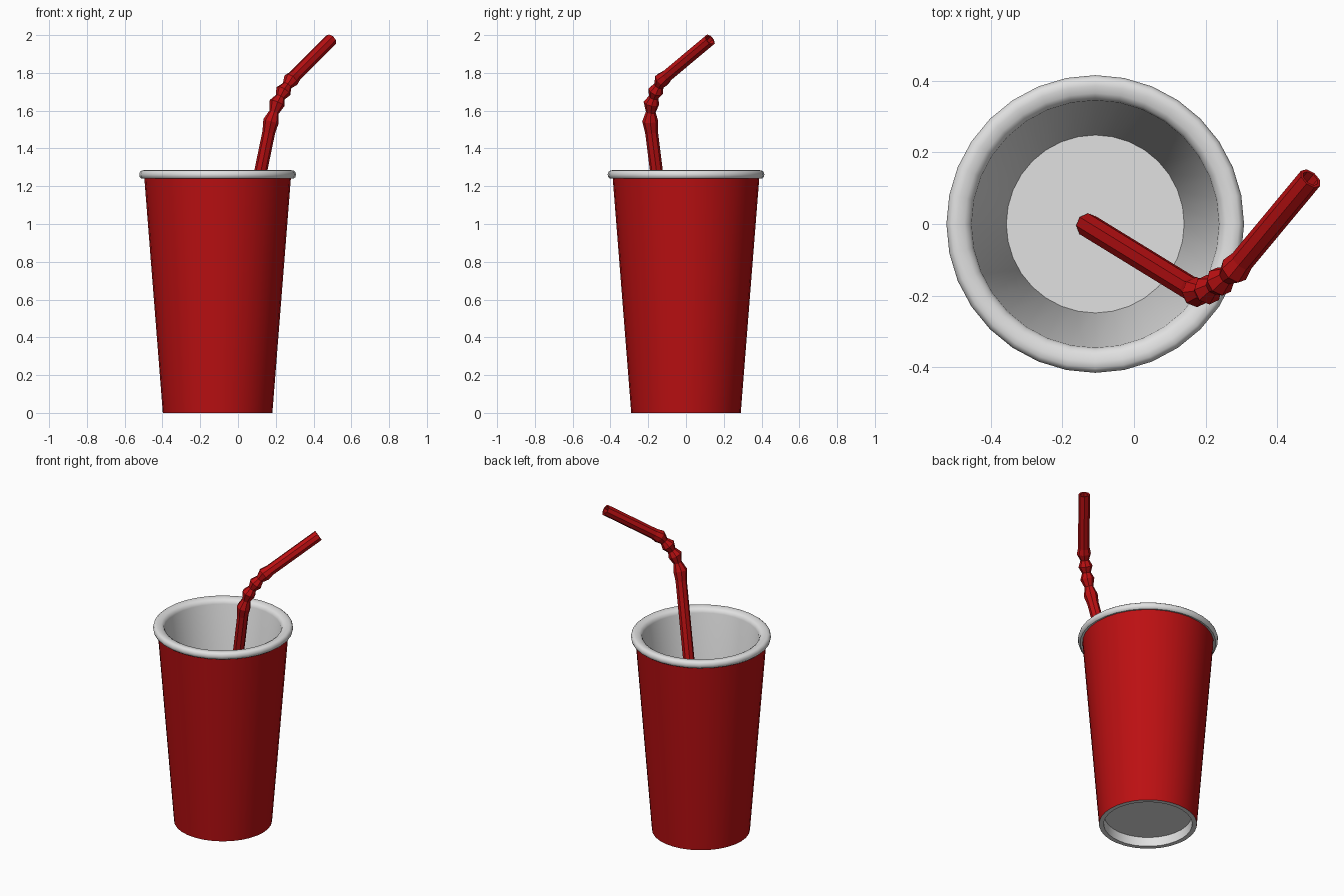
import bpy, bmesh, math
from mathutils import Vector

if "Cube" in bpy.data.objects:
    bpy.data.objects.remove(bpy.data.objects["Cube"])


def material(name, rgb):
    m = bpy.data.materials.new(name)
    m.diffuse_color = (*rgb, 1)
    m.use_nodes = True
    m.node_tree.nodes["Principled BSDF"].inputs["Base Color"].default_value = m.diffuse_color
    return m


RED = material("red", (0.50, 0.005, 0.006))
WHITE = material("white", (0.75, 0.75, 0.75))


def finish(name, bm, mats, smooth):
    bmesh.ops.recalc_face_normals(bm, faces=bm.faces)
    me = bpy.data.meshes.new(name)
    bm.to_mesh(me)
    bm.free()
    for m in mats:
        me.materials.append(m)
    ob = bpy.data.objects.new(name, me)
    bpy.context.collection.objects.link(ob)
    if smooth:
        me.shade_smooth()
        me.set_sharp_from_angle(angle=math.radians(40))
    return ob


def bridge(bm, a, b, mat=0):
    n = len(a)
    for i in range(n):
        f = bm.faces.new((a[i], a[(i + 1) % n], b[(i + 1) % n], b[i]))
        f.material_index = mat


# cup: one closed lathed profile, red only on the outer wall
CX, SEG = -0.108, 32
profile = [
    (0.258, 0.058), (0.262, 0.0), (0.290, 0.0),          # recessed base and foot
    (0.388, 1.243),                                      # outer wall
    (0.402, 1.240), (0.412, 1.248), (0.415, 1.262),      # rolled rim
    (0.411, 1.276), (0.401, 1.284), (0.385, 1.285),
    (0.365, 1.281), (0.351, 1.272), (0.345, 1.255),
    (0.248, 0.068),                                      # inner wall to floor
]
bm = bmesh.new()
rings = []
for r, z in profile:
    rings.append([bm.verts.new((CX + r * math.cos(2 * math.pi * i / SEG),
                                r * math.sin(2 * math.pi * i / SEG), z))
                  for i in range(SEG)])
for k in range(len(rings) - 1):
    bridge(bm, rings[k], rings[k + 1], 0 if k == 2 else 1)
for ring in (rings[0], rings[-1]):
    bm.faces.new(ring).material_index = 1
finish("paper_cup", bm, [RED, WHITE], True)

# straw: faceted tube with ribbed bend, hollow at the tip
low = Vector((-0.128, -0.004, 0.075))
ribs = [Vector(p) for p in ((0.175, -0.190, 1.545), (0.207, -0.183, 1.640),
                            (0.240, -0.160, 1.703), (0.280, -0.128, 1.762))]
tip = Vector((0.492, 0.127, 1.975))
R, RIB, NECK, BORE, SIDES = 0.034, 0.042, 0.026, 0.025, 8

path = [(low, R), (ribs[0] + (low - ribs[0]).normalized() * 0.06, R)]
for i, p in enumerate(ribs):
    path.append((p, RIB))
    if i < 3:
        path.append(((p + ribs[i + 1]) / 2, NECK))
out = (tip - ribs[-1]).normalized()
path += [(ribs[-1] + out * 0.04, R), (tip, R)]

bm = bmesh.new()
rings = []
side = Vector((1, 0, 0))
for i, (p, r) in enumerate(path):
    a = path[max(i - 1, 0)][0]
    b = path[min(i + 1, len(path) - 1)][0]
    t = (b - a).normalized()
    side = (side - t * side.dot(t)).normalized()
    up = t.cross(side)

    def ring(centre, rad):
        return [bm.verts.new(centre + rad * (side * math.cos(w) + up * math.sin(w)))
                for w in (2 * math.pi * k / SIDES for k in range(SIDES))]
    rings.append(ring(p, r))
rings.append(ring(tip, BORE))
rings.append(ring(tip - out * 0.22, BORE))
for a, b in zip(rings, rings[1:]):
    bridge(bm, a, b)
bm.faces.new(rings[0])
bm.faces.new(rings[-1])
finish("bendy_straw", bm, [RED], False)
